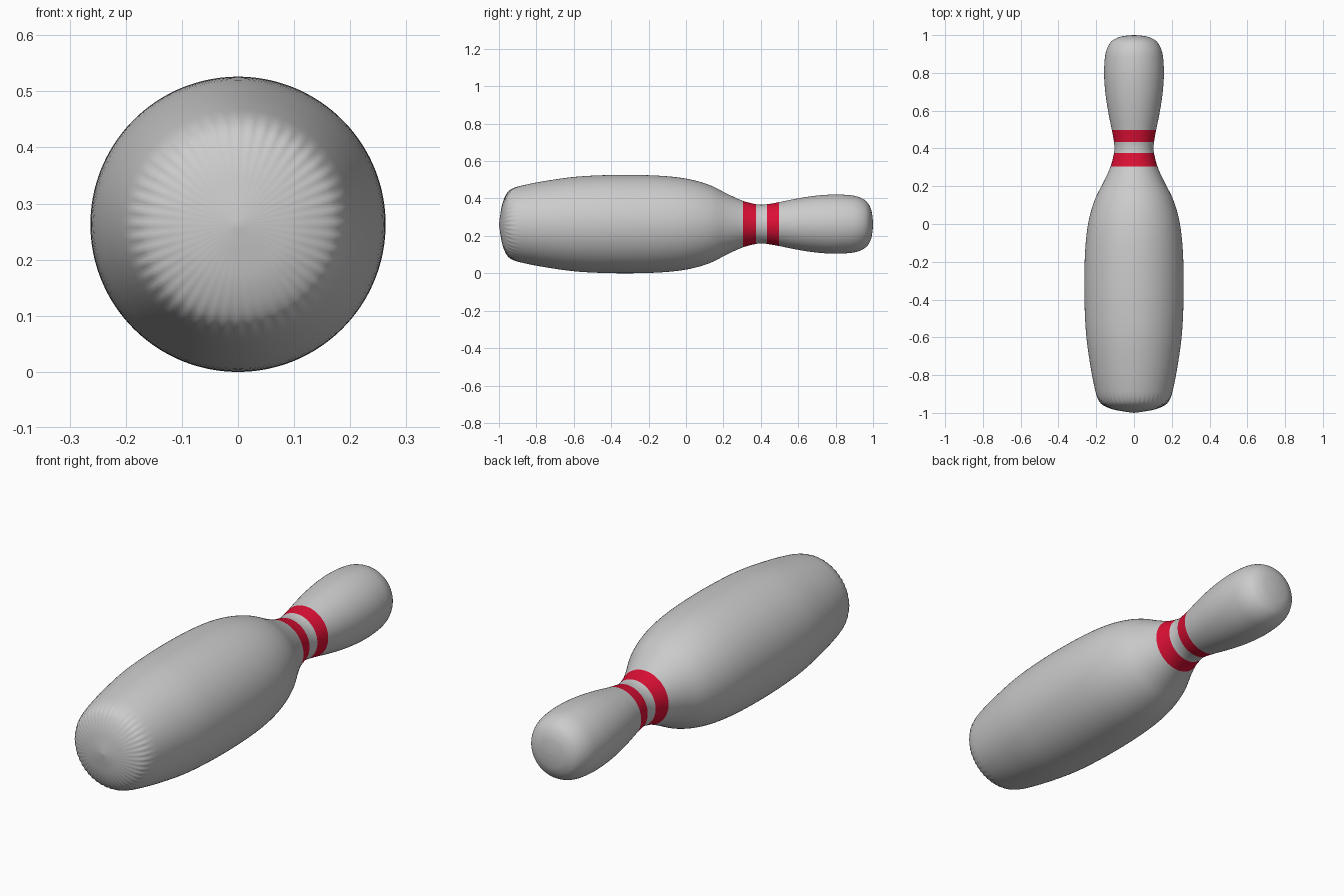
import bpy, bmesh, math
from mathutils import Vector

if "Cube" in bpy.data.objects:
    bpy.data.objects.remove(bpy.data.objects["Cube"])

AXIS_Z = 0.263   # height of the pin's long axis
SIDES = 192
STEPS = 5        # smooth subdivisions between profile points

# Profile of the lying pin: (position along y, radius), base to head
PROFILE = [Vector(p) for p in [
    (-1.0, 0), (-0.993, 0.05), (-0.98, 0.115), (-0.955, 0.168), (-0.92, 0.193),
    (-0.86, 0.21), (-0.75, 0.231), (-0.6, 0.252), (-0.45, 0.261), (-0.3, 0.263),
    (-0.15, 0.259), (-0.03, 0.248), (0.06, 0.23), (0.14, 0.203), (0.22, 0.162),
    (0.305, 0.124), (0.375, 0.106), (0.405, 0.1035), (0.433, 0.106), (0.497, 0.117),
    (0.58, 0.134), (0.68, 0.15), (0.78, 0.158), (0.86, 0.156), (0.92, 0.146),
    (0.965, 0.121), (0.988, 0.083), (0.997, 0.04), (1.0, 0)]]


def tangent(i):
    a, b = PROFILE[max(i - 1, 0)], PROFILE[min(i + 1, len(PROFILE) - 1)]
    p = PROFILE[i]
    return (b - a) / ((b - p).length + (p - a).length)


def curve_points(first, last):
    """Smooth curve through a stretch of the profile."""
    pts = []
    for i in range(first, last):
        p, q = PROFILE[i], PROFILE[i + 1]
        length = (q - p).length
        m, n = tangent(i) * length, tangent(i + 1) * length
        for k in range(STEPS):
            t = k / STEPS
            pts.append(p * (2*t**3 - 3*t*t + 1) + m * (t**3 - 2*t*t + t)
                       + q * (3*t*t - 2*t**3) + n * (t**3 - t*t))
    return pts + [PROFILE[last]]


def lathe(name, first, last, material=None):
    bm = bmesh.new()
    rings = []
    for y, r in curve_points(first, last):
        if r < 1e-5:
            rings.append([bm.verts.new((0, y, AXIS_Z))] * SIDES)
            continue
        # faint fluting around the base edge
        flute = 0.0018 * math.exp(-((y + 0.95) / 0.035) ** 2)
        ring = []
        for s in range(SIDES):
            a = math.tau * s / SIDES
            rr = r + flute * math.cos(48 * a)
            ring.append(bm.verts.new((rr * math.cos(a), y, AXIS_Z + rr * math.sin(a))))
        rings.append(ring)
    for lo, hi in zip(rings, rings[1:]):
        for s in range(SIDES):
            t = (s + 1) % SIDES
            corners = list(dict.fromkeys([lo[s], hi[s], hi[t], lo[t]]))
            bm.faces.new(corners).smooth = True
    mesh = bpy.data.meshes.new(name)
    bm.to_mesh(mesh)
    bm.free()
    if material:
        mesh.materials.append(material)
    bpy.context.collection.objects.link(bpy.data.objects.new(name, mesh))


red = bpy.data.materials.new("stripe_red")
red.diffuse_color = (0.72, 0.005, 0.035, 1)
red.use_nodes = True
red.node_tree.nodes["Principled BSDF"].inputs["Base Color"].default_value = red.diffuse_color

# Pin sections share one profile, so they meet seamlessly
lathe("pin_body", 0, 15)
lathe("lower_stripe", 15, 16, red)
lathe("neck", 16, 18)
lathe("upper_stripe", 18, 19, red)
lathe("pin_head", 19, len(PROFILE) - 1)
